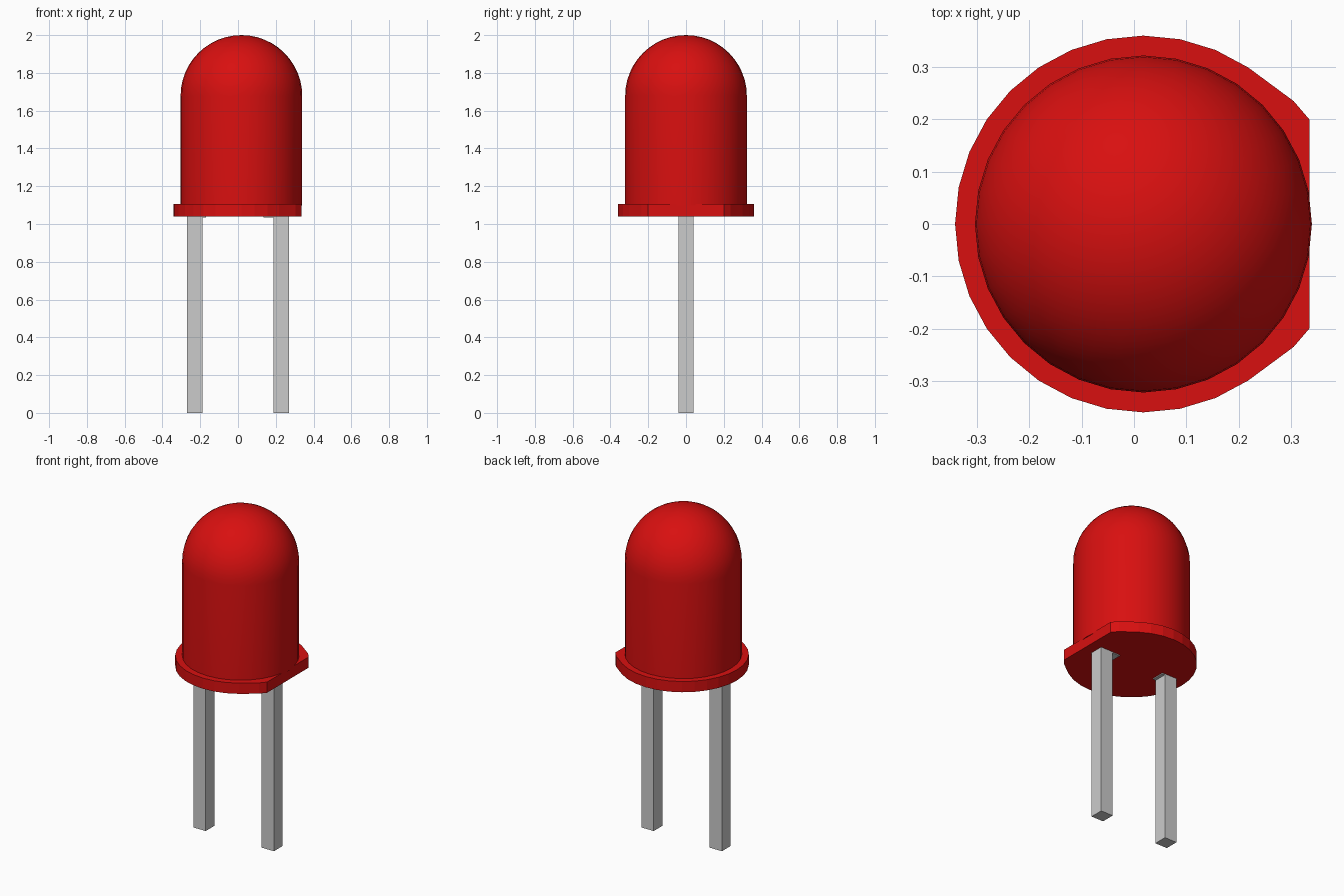
import bpy, bmesh, math

cube = bpy.data.objects.get("Cube")
if cube:
    bpy.data.objects.remove(cube, do_unlink=True)

CX = 0.018      # axis of the lens, off centre because of the flat on the rim
SIDES = 32


def material(name, rgb, rough):
    m = bpy.data.materials.new(name)
    m.use_nodes = True
    m.diffuse_color = (*rgb, 1)
    bsdf = m.node_tree.nodes["Principled BSDF"]
    bsdf.inputs["Base Color"].default_value = (*rgb, 1)
    bsdf.inputs["Roughness"].default_value = rough
    return m


red = material("red plastic", (0.69, 0.005, 0.005), 0.4)
grey = material("grey metal", (0.6, 0.6, 0.6), 0.4)


def finish(name, bm, mat):
    bmesh.ops.recalc_face_normals(bm, faces=bm.faces)
    me = bpy.data.meshes.new(name)
    bm.to_mesh(me)
    bm.free()
    me.materials.append(mat)
    ob = bpy.data.objects.new(name, me)
    bpy.context.collection.objects.link(ob)
    return ob


def box(name, x0, x1, y0, y1, z0, z1, mat):
    bm = bmesh.new()
    bmesh.ops.create_cube(bm, size=1)
    for v in bm.verts:
        v.co = ((x0 + x1) / 2 + v.co.x * (x1 - x0),
                (y0 + y1) / 2 + v.co.y * (y1 - y0),
                (z0 + z1) / 2 + v.co.z * (z1 - z0))
    return finish(name, bm, mat)


# Lens: straight barrel with a hemispherical dome, turned from a profile
R, Z_DOME = 0.322, 1.678
profile = [(0, 1.098), (R, 1.098)]
profile += [(R * math.cos(a), Z_DOME + R * math.sin(a))
            for a in (math.pi / 2 * i / 12 for i in range(12))]
profile.append((0, Z_DOME + R))
bm = bmesh.new()
verts = [bm.verts.new((r, 0, z)) for r, z in profile]
edges = [bm.edges.new(p) for p in zip(verts, verts[1:])]
bmesh.ops.spin(bm, geom=verts + edges, cent=(0, 0, 0), axis=(0, 0, 1),
               angle=math.tau, steps=SIDES, use_duplicate=False)
bmesh.ops.remove_doubles(bm, verts=bm.verts, dist=1e-4)
bmesh.ops.translate(bm, verts=bm.verts, vec=(CX, 0, 0))
lens = finish("lens", bm, red)
bpy.ops.object.select_all(action='DESELECT')
lens.select_set(True)
bpy.context.view_layer.objects.active = lens
bpy.ops.object.shade_smooth_by_angle(angle=math.radians(30))

# Rim: faceted disc with a flat cut on the left side
RIM = 0.36
half = [(0.335, 0.2), (0.305, 0.235)]
half += [(CX + RIM * math.cos(a), RIM * math.sin(a))
         for a in (math.tau * i / SIDES for i in range(5, SIDES // 2 + 1))]
outline = half + [(x, -y) for x, y in reversed(half[:-1])]
bm = bmesh.new()
base = bm.faces.new([bm.verts.new((x, y, 1.04)) for x, y in outline])
top = bmesh.ops.extrude_face_region(bm, geom=[base], use_keep_orig=True)["geom"]
bmesh.ops.translate(bm, vec=(0, 0, 0.065),
                    verts=[g for g in top if isinstance(g, bmesh.types.BMVert)])
finish("rim", bm, red)

# Legs, each with a thin tab pointing inwards just under the rim
for side, s, tab in (("left", 1, 0.135), ("right", -1, 0.17)):
    inner, outer = 0.188, 0.27
    xs = sorted((s * inner, s * outer))
    box(side + "_leg", *xs, -0.041, 0.041, 0, 1.045, grey)
    xs = sorted((s * tab, s * (inner + 0.01)))
    box(side + "_leg_tab", *xs, -0.04, 0.04, 1.034, 1.045, grey)
